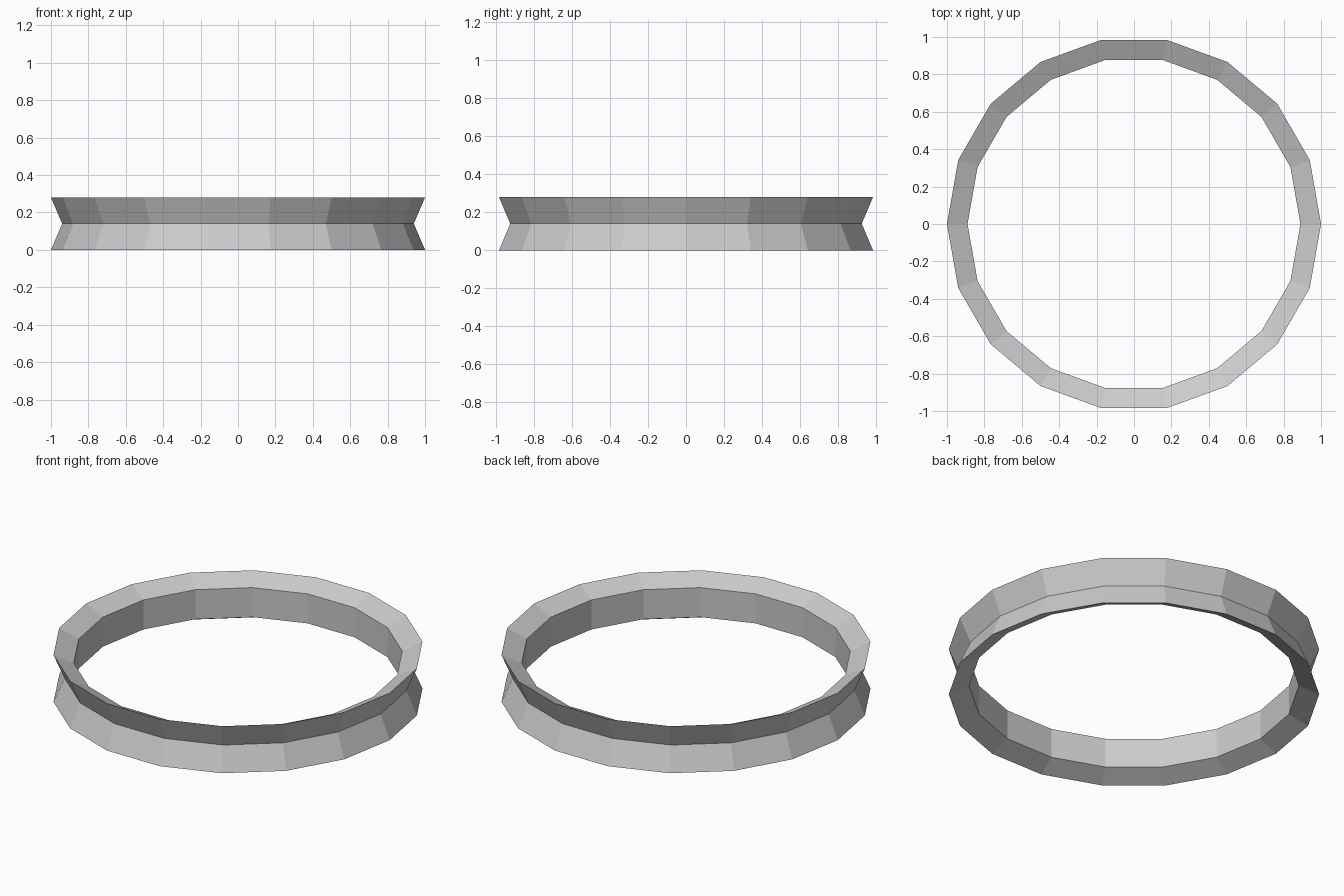
import bpy, bmesh, math

if "Cube" in bpy.data.objects:
    bpy.data.objects.remove(bpy.data.objects["Cube"])

SIDES = 18

# Ring cross-section (radius, height): grooved outside, flat inside wall with bevels
profile = [(1.0, 0.0), (0.94, 0.14), (1.0, 0.28), (0.89, 0.228), (0.89, 0.052)]

bm = bmesh.new()
loops = []
for i in range(SIDES):
    a = 2 * math.pi * i / SIDES
    loops.append([bm.verts.new((r * math.cos(a), r * math.sin(a), z)) for r, z in profile])

# Bridge neighbouring cross-sections all the way round
n = len(profile)
for i in range(SIDES):
    p, q = loops[i], loops[(i + 1) % SIDES]
    for j in range(n):
        k = (j + 1) % n
        bm.faces.new((p[j], q[j], q[k], p[k]))
bmesh.ops.recalc_face_normals(bm, faces=bm.faces)

mesh = bpy.data.meshes.new("grooved_ring")
bm.to_mesh(mesh)
bm.free()
ring = bpy.data.objects.new("grooved_ring", mesh)
bpy.context.collection.objects.link(ring)
